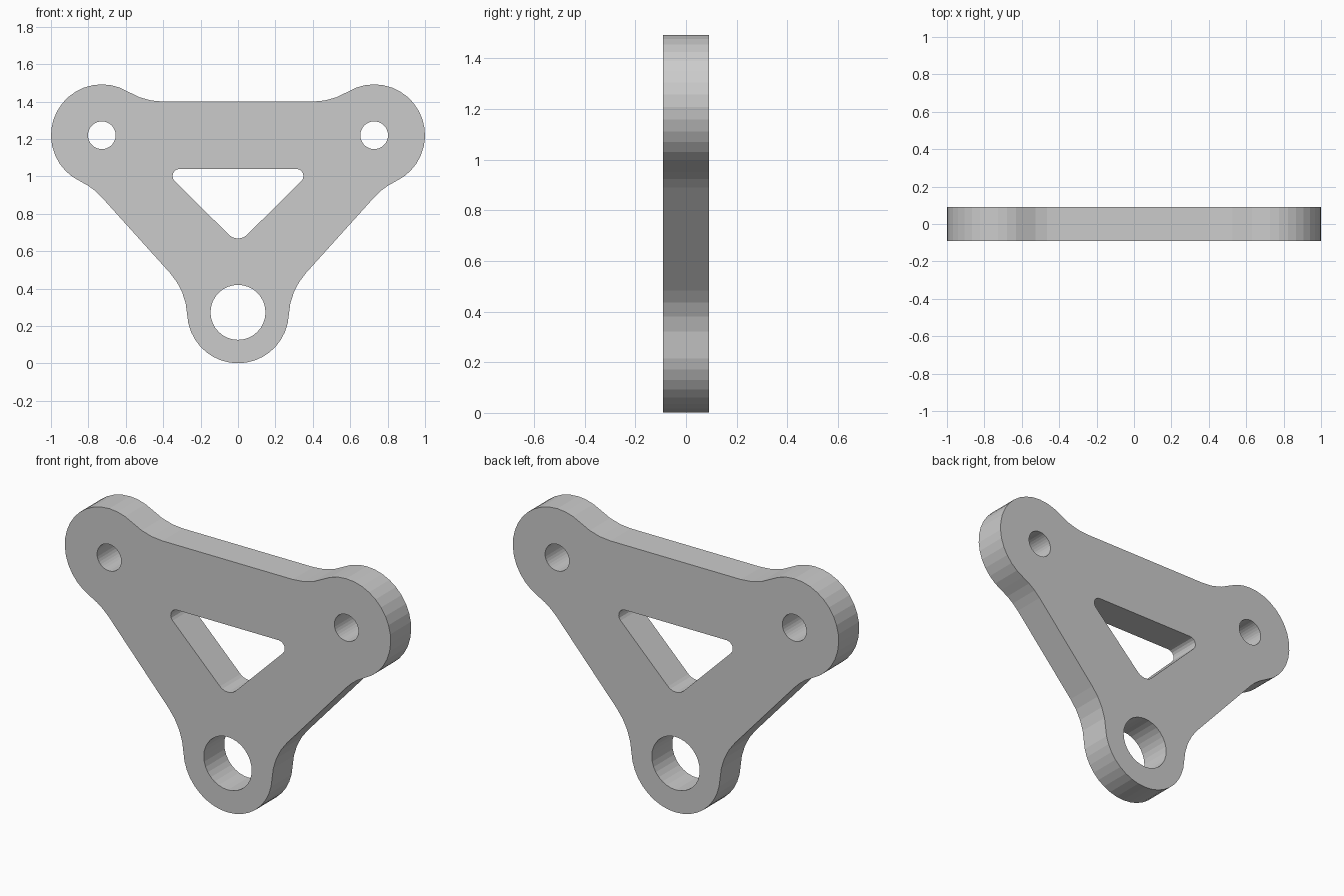
import bpy
from math import atan2, ceil, cos, sin, pi, radians, sqrt
from mathutils import Vector as V

if "Cube" in bpy.data.objects:
    bpy.data.objects.remove(bpy.data.objects["Cube"])

LOBE, FILLET, HALF_THICK = 0.272, 0.36, 0.09
TOP = V((-0.728, 1.22))      # left upper lobe centre
BOTTOM = V((0, 0.273))       # lower lobe centre
STEP = radians(10.5)


def arc(c, r, a0, a1, step=STEP):
    n = max(2, ceil(abs(a1 - a0) / step - 0.01))
    return [c + r * V((cos(a0 + (a1 - a0) * i / n), sin(a0 + (a1 - a0) * i / n)))
            for i in range(n + 1)]


def circle(c, r, sides=32):
    return arc(c, r, 0, 2 * pi, 2 * pi / sides)[:-1]


def angle(v):
    return atan2(v.y, v.x)


def fillet_centre(c, point, normal, along):
    """Centre of a fillet touching both a lobe and a straight edge."""
    h = (point - c).dot(normal) + FILLET
    return c + normal * h + along * sqrt((LOBE + FILLET) ** 2 - h ** 2)


def mirrored(half):
    """Close a left half (top to bottom) with its mirror image."""
    return half + [V((-p.x, p.y)) for p in reversed(half) if abs(p.x) > 1e-5]


# Outer outline, left half
along = V((0.366, -0.406)).normalized()
normal = V((along.y, -along.x))
edge = V((-0.73, 0.89))
f1 = fillet_centre(TOP, V((0, 1.40)), V((0, 1)), V((1, 0)))
f2 = fillet_centre(TOP, edge, normal, along)
f3 = fillet_centre(BOTTOM, edge, normal, -along)
flat = angle(-normal)
half = arc(f1, FILLET, -pi / 2, angle(TOP - f1))
half += arc(TOP, LOBE, angle(f1 - TOP), angle(f2 - TOP) + 2 * pi)[1:]
half += arc(f2, FILLET, angle(TOP - f2), flat)[1:]
half += arc(f3, FILLET, flat, angle(BOTTOM - f3))
half += arc(BOTTOM, LOBE, angle(f3 - BOTTOM) % (2 * pi), 1.5 * pi)[1:]
outline = mirrored(half)

# Rounded triangular window, left half
window = mirrored(
    arc(V((-0.312, 1.002)), 0.038, pi / 2, radians(226), radians(23))
    + arc(V((0, 0.737)), 0.069, radians(226), 1.5 * pi, radians(15)))

# Plate with bolt holes, pivot hole and window
loops = [outline, window, circle(BOTTOM, 0.147),
         circle(TOP, 0.074), circle(V((-TOP.x, TOP.y)), 0.074)]
curve = bpy.data.curves.new("bracket_plate", 'CURVE')
curve.dimensions = '2D'
curve.fill_mode = 'BOTH'
curve.extrude = HALF_THICK
for loop in loops:
    s = curve.splines.new('POLY')
    s.points.add(len(loop) - 1)
    for pt, p in zip(s.points, loop):
        pt.co = (p.x, p.y, 0, 1)
    s.use_cyclic_u = True
    s.use_smooth = False
plate = bpy.data.objects.new("bracket_plate", curve)
bpy.context.collection.objects.link(plate)
plate.rotation_euler.x = pi / 2

# Turn the filled curve into a flat-shaded mesh
bpy.context.view_layer.objects.active = plate
plate.select_set(True)
bpy.ops.object.convert(target='MESH')
bpy.ops.object.transform_apply(location=True, rotation=True, scale=True)
bpy.ops.object.shade_flat()
